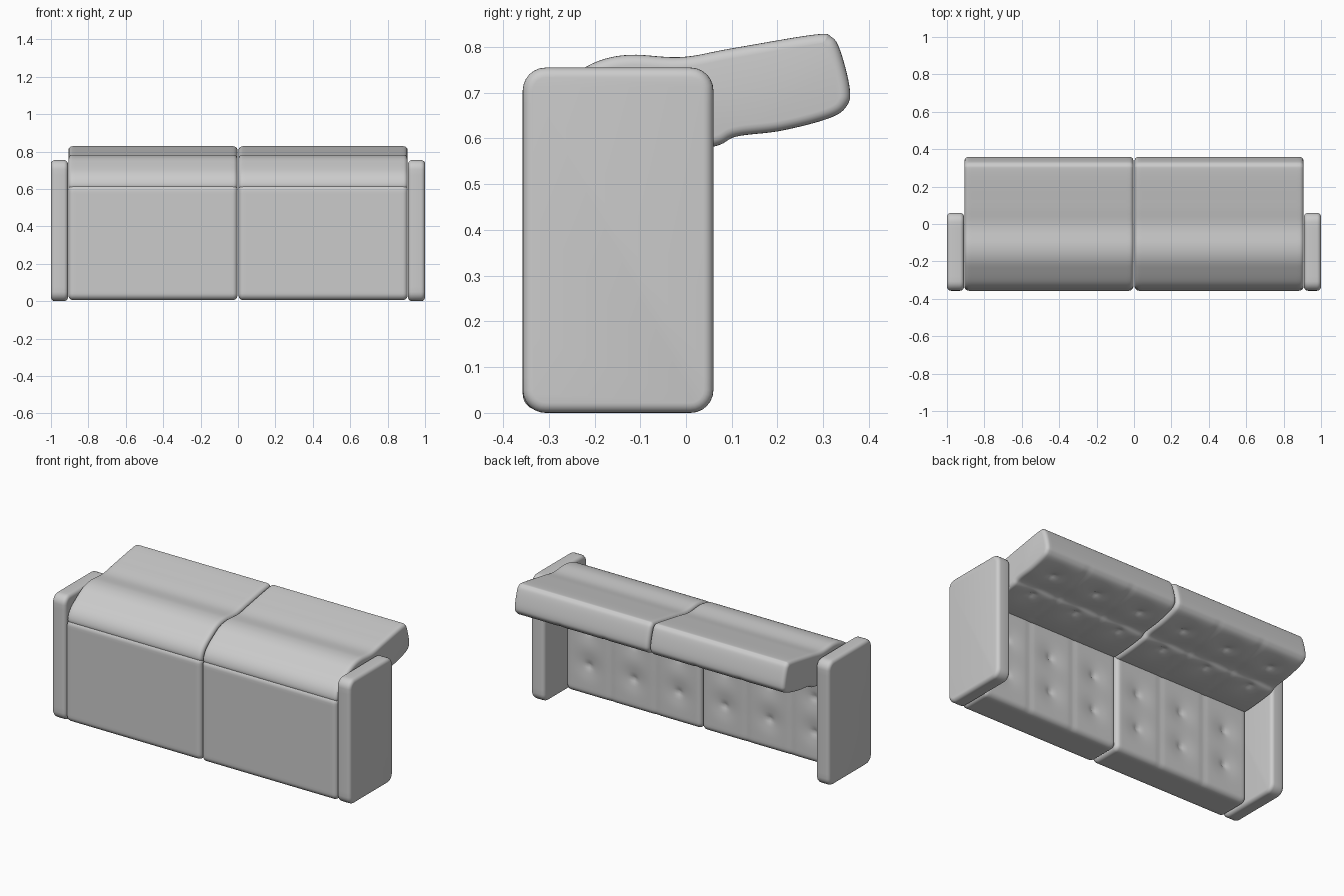
import bpy, bmesh, math
from mathutils import Vector

if "Cube" in bpy.data.objects:
    bpy.data.objects.remove(bpy.data.objects["Cube"])


def resample(pts, step):
    """Evenly spaced points along a closed 2D outline."""
    out = []
    for i, p in enumerate(pts):
        q = pts[(i + 1) % len(pts)]
        n = max(1, round((q - p).length / step))
        out += [p.lerp(q, k / n) for k in range(n)]
    return out


def rounded_rect(y0, y1, z0, z1, r, bulge=0.0):
    pts = []
    for cy, cz, a0 in ((y1 - r, z1 - r, 0), (y0 + r, z1 - r, 90),
                       (y0 + r, z0 + r, 180), (y1 - r, z0 + r, 270)):
        for k in range(7):
            a = math.radians(a0 + 15 * k)
            pts.append(Vector((cy + r * math.cos(a), cz + r * math.sin(a))))
    return pts


def spline(ctrl, n=8):
    """Closed Catmull-Rom curve."""
    c = [Vector(p) for p in ctrl]
    out = []
    for i in range(len(c)):
        a, b, d, e = c[i - 1], c[i], c[(i + 1) % len(c)], c[(i + 2) % len(c)]
        for k in range(n):
            t = k / n
            out.append(0.5 * (2 * b + (d - a) * t + (2 * a - 5 * b + 4 * d - e) * t * t
                              + (3 * b - a - 3 * d + e) * t ** 3))
    return out


def loft(name, outline, x0, x1, r, step, spans, dent=None):
    """Extrude a y-z outline along x with rounded ends and optional dents."""
    pts = resample(outline, step)
    n = len(pts)
    area = sum(pts[i - 1].cross(pts[i]) for i in range(n))
    s = 1 if area > 0 else -1
    nor = []
    for i in range(n):
        t = (pts[(i + 1) % n] - pts[i - 1]).normalized()
        nor.append(Vector((t.y, -t.x)) * s)
    ends = [(r * (1 - math.sin(a)), r * (1 - math.cos(a)))
            for a in (math.radians(18 * k) for k in range(6))]
    # (inset, distance from the end)
    stations = [(x0 + d, ins) for ins, d in ends]
    stations += [(x0 + r + (x1 - x0 - 2 * r) * k / spans, 0) for k in range(1, spans)]
    stations += [(x1 - d, ins) for ins, d in reversed(ends)]
    bm = bmesh.new()
    rings = []
    for x, ins in stations:
        ring = []
        for p, m in zip(pts, nor):
            q = p - m * (ins + (dent(x, p, m) if dent else 0))
            ring.append(bm.verts.new((x, q.x, q.y)))
        rings.append(ring)
    for a, b in zip(rings, rings[1:]):
        for i in range(n):
            bm.faces.new((a[i - 1], a[i], b[i], b[i - 1]))
    bm.faces.new(rings[0])
    bm.faces.new(rings[-1])
    bmesh.ops.recalc_face_normals(bm, faces=bm.faces)
    me = bpy.data.meshes.new(name)
    bm.to_mesh(me)
    bm.free()
    me.shade_smooth()
    ob = bpy.data.objects.new(name, me)
    bpy.context.collection.objects.link(ob)
    return ob


X0, X1 = 0.003, 0.907
COLS = [X0 + (X1 - X0) * f for f in (1 / 6, 1 / 2, 5 / 6)]
SEAMS = [X0 + (X1 - X0) * f for f in (1 / 3, 2 / 3)]


def tuft(x, u, rows):
    """Button pits, soft hollows around them and faint seams."""
    d = 0
    for c in COLS:
        for v in rows:
            q = (abs(x) - c) ** 2 + (u - v) ** 2
            d += 0.010 * math.exp(-q / 0.0045) + 0.012 * math.exp(-q / 0.0003)
    for c in SEAMS:
        d += 0.003 * math.exp(-(abs(x) - c) ** 2 / 0.0003)
    return d


def seat_dent(x, p, m):
    return tuft(x, p.y, (0.19, 0.40)) * max(0, m.x)


def back_dent(x, p, m):
    return tuft(x, p.x, (0.05, 0.22)) * max(0, -m.y) if p.x > -0.12 else 0


seat_outline = rounded_rect(-0.357, -0.145, 0.006, 0.625, 0.035)
back_outline = spline([(-0.345, 0.605), (-0.345, 0.645), (-0.315, 0.69), (-0.25, 0.737),
                       (-0.19, 0.77), (-0.12, 0.783), (-0.01, 0.778), (0.1, 0.797),
                       (0.28, 0.827), (0.318, 0.822), (0.338, 0.79), (0.358, 0.71),
                       (0.352, 0.672), (0.315, 0.645), (0.21, 0.617), (0.11, 0.604),
                       (0.05, 0.58), (-0.15, 0.562), (-0.3, 0.585)])
arm_outline = rounded_rect(-0.357, 0.06, 0.0, 0.755, 0.05)

for side, s in (("right", 1), ("left", -1)):
    def span(a, b):
        return (a, b) if s > 0 else (-b, -a)
    # Seat and back cushions
    loft(f"seat_cushion_{side}", seat_outline, *span(X0, X1), 0.025, 0.015, 54, seat_dent)
    loft(f"back_cushion_{side}", back_outline, *span(X0, X1), 0.022, 0.015, 54, back_dent)
    # Arm panel
    loft(f"arm_{side}", arm_outline, *span(0.909, 1.0), 0.022, 0.03, 2)

# Keep the flat ends crisp
bpy.ops.object.select_all(action='SELECT')
bpy.context.view_layer.objects.active = bpy.context.selected_objects[0]
bpy.ops.object.shade_smooth_by_angle(angle=math.radians(40))
